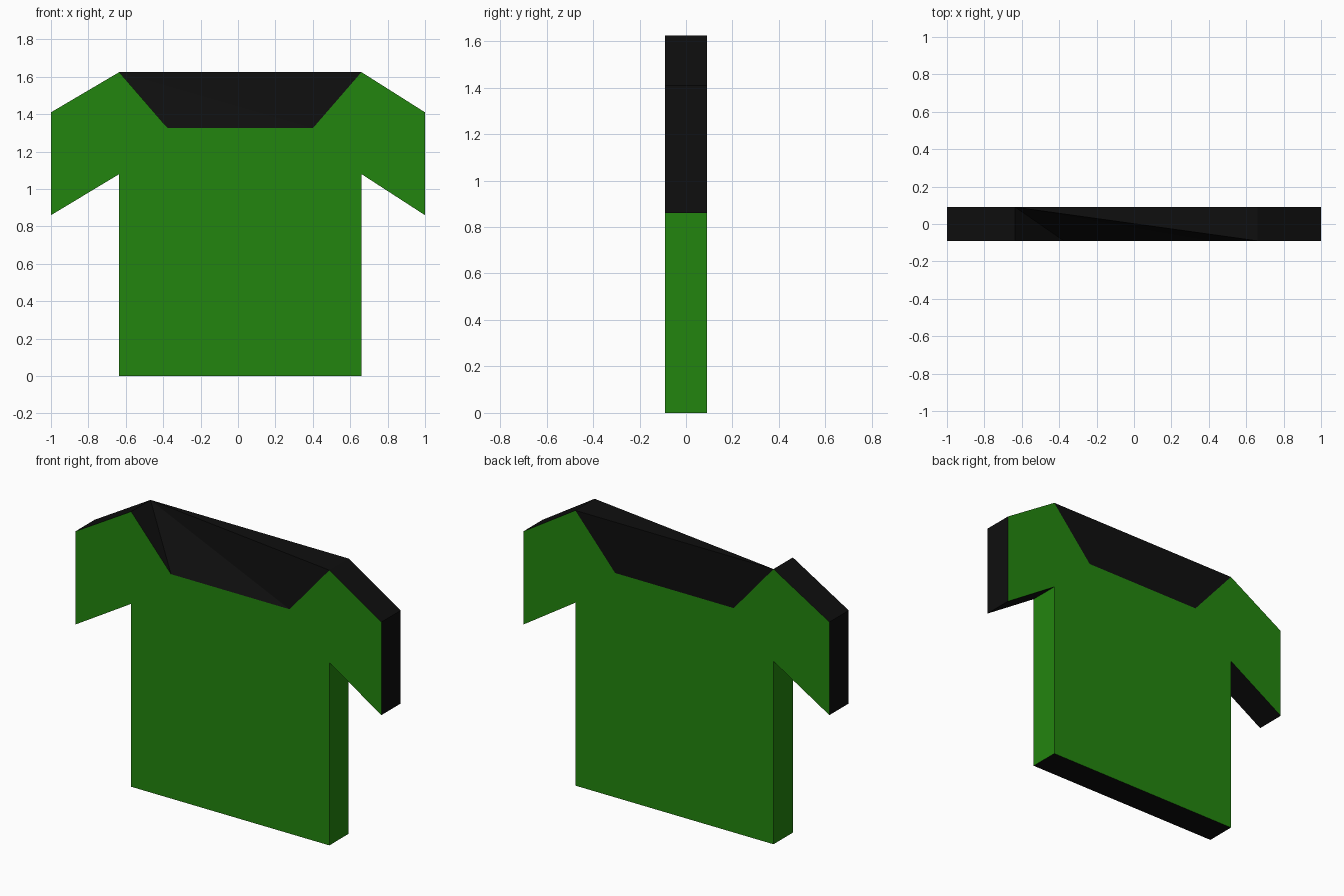
import bpy
import bmesh

if "Cube" in bpy.data.objects:
    bpy.data.objects.remove(bpy.data.objects["Cube"])

DEPTH = 0.09            # half thickness of the shirt
LEFT, RIGHT = -0.635, 0.66
ARMPIT, SHOULDER, NECK = 1.08, 1.625, 1.325
NECK_L, NECK_R = -0.375, 0.40


def material(name, rgb):
    m = bpy.data.materials.new(name)
    m.diffuse_color = (*rgb, 1.0)
    m.use_nodes = True
    m.node_tree.nodes["Principled BSDF"].inputs["Base Color"].default_value = m.diffuse_color
    return m


GREEN = material("green cloth", (0.0165, 0.235, 0.0045))
BLACK = material("black trim", (0.0045, 0.0045, 0.0045))


def finish(name, bm):
    bmesh.ops.triangulate(bm, faces=[f for f in bm.faces if len(f.verts) > 4])
    mesh = bpy.data.meshes.new(name)
    bm.to_mesh(mesh)
    bm.free()
    mesh.materials.append(GREEN)
    mesh.materials.append(BLACK)
    obj = bpy.data.objects.new(name, mesh)
    bpy.context.collection.objects.link(obj)
    return obj


def panel(name, outline, rims):
    """Front and back panels from a counter-clockwise x/z outline.
    rims maps an outline edge number to the material index of its rim face."""
    bm = bmesh.new()
    front = [bm.verts.new((x, -DEPTH, z)) for x, z in outline]
    back = [bm.verts.new((x, DEPTH, z)) for x, z in outline]
    bm.faces.new(front)
    bm.faces.new(back[::-1])
    n = len(outline)
    for i, mat in rims.items():
        j = (i + 1) % n
        f = bm.faces.new((front[j], front[i], back[i], back[j]))
        f.material_index = mat
    return finish(name, bm)


# Torso: black hem, green sides, open where the sleeves and collar join
panel("torso",
      [(LEFT, 0), (RIGHT, 0), (RIGHT, ARMPIT), (RIGHT, SHOULDER),
       (NECK_R, NECK), (NECK_L, NECK), (LEFT, SHOULDER), (LEFT, ARMPIT)],
      {0: 1, 1: 0, 7: 0})

# Sleeves: black underside, cuff and shoulder
panel("right_sleeve",
      [(RIGHT, ARMPIT), (1, 0.86), (1, 1.41), (RIGHT, SHOULDER)],
      {0: 1, 1: 1, 2: 1})
panel("left_sleeve",
      [(LEFT, SHOULDER), (-1, 1.41), (-1, 0.86), (LEFT, ARMPIT)],
      {0: 1, 1: 1, 2: 1})

# Collar: flat at the back, a folded fan from the rear left shoulder in front
bm = bmesh.new()
neck = [(LEFT, SHOULDER), (NECK_L, NECK), (NECK_R, NECK), (RIGHT, SHOULDER)]
front = [bm.verts.new((x, -DEPTH, z)) for x, z in neck]
back = [bm.verts.new((x, DEPTH, z)) for x, z in neck]
bm.faces.new(back[::-1])
ring = front + [back[3]]
for a, b in zip(ring, ring[1:]):
    bm.faces.new((back[0], a, b))
for f in bm.faces:
    f.material_index = 1
finish("collar", bm)
